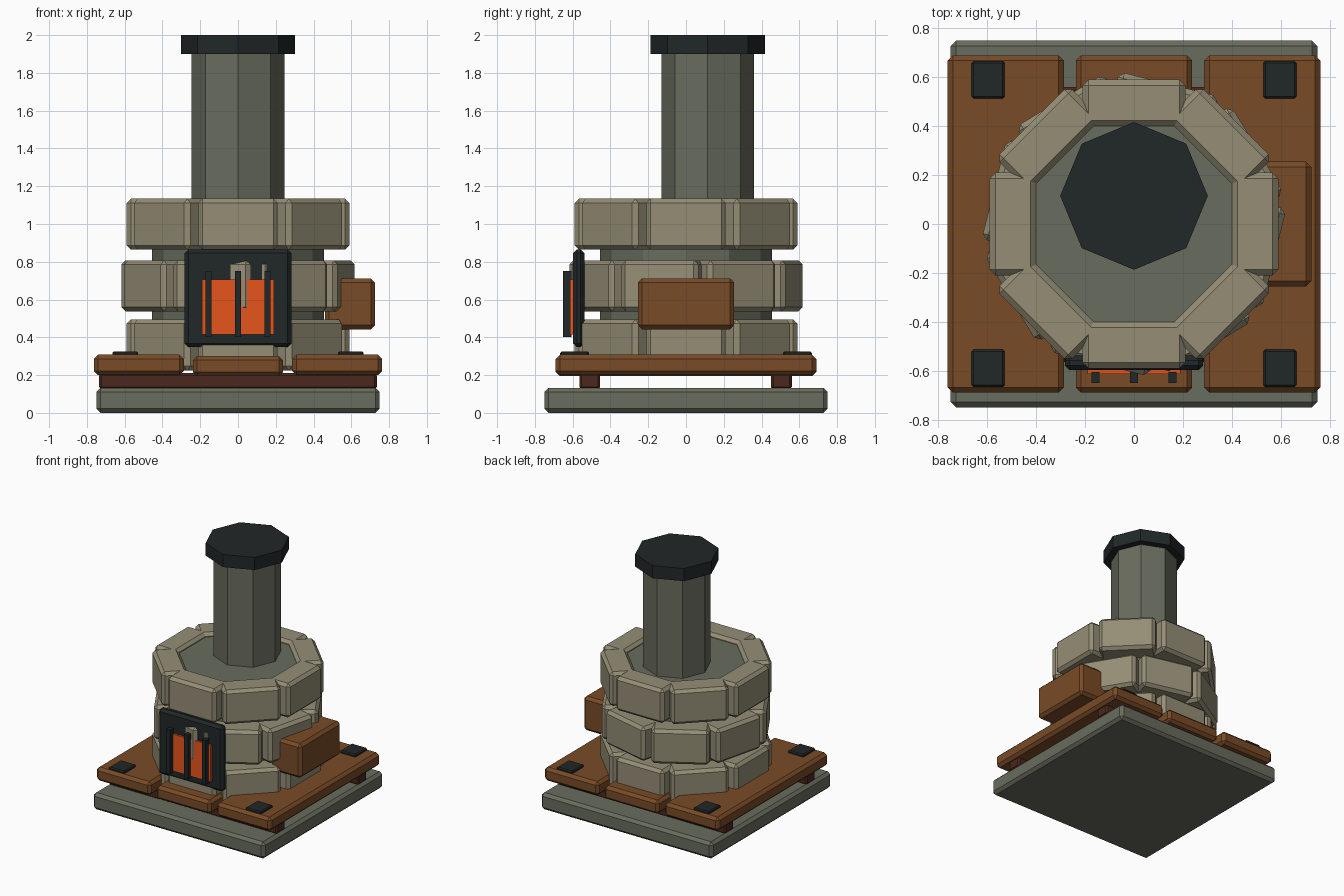
import bpy, bmesh
from math import pi, radians, cos, sin
from mathutils import Matrix

if "Cube" in bpy.data.objects:
    bpy.data.objects.remove(bpy.data.objects["Cube"])


def material(name, rgb):
    m = bpy.data.materials.new(name)
    m.diffuse_color = (*rgb, 1)
    m.use_nodes = True
    m.node_tree.nodes["Principled BSDF"].inputs["Base Color"].default_value = m.diffuse_color
    return m


SLATE = material("slate", (0.14, 0.15, 0.11))
STONE = material("pale_stone", (0.30, 0.27, 0.18))
WOOD = material("wood", (0.19, 0.07, 0.02))
DARK_WOOD = material("dark_wood", (0.07, 0.02, 0.012))
IRON = material("iron", (0.015, 0.02, 0.02))
GLOW = material("ember_glow", (0.80, 0.09, 0.012))


def finish(name, bm, mat):
    mesh = bpy.data.meshes.new(name)
    bm.to_mesh(mesh)
    bm.free()
    mesh.materials.append(mat)
    obj = bpy.data.objects.new(name, mesh)
    bpy.context.collection.objects.link(obj)
    return obj


def box(name, lo, hi, mat, bevel=0.0, turn=0.0):
    """Chamfered box between two corners, then turned about the z axis."""
    bm = bmesh.new()
    bmesh.ops.create_cube(bm, size=1)
    for v in bm.verts:
        v.co = [(a + b) / 2 + c * (b - a) for a, b, c in zip(lo, hi, v.co)]
    if bevel:
        bmesh.ops.bevel(bm, geom=bm.edges[:], offset=bevel, segments=1,
                        affect='EDGES')
    bm.transform(Matrix.Rotation(turn, 4, 'Z'))
    return finish(name, bm, mat)


def prism(name, sides, r, y, z0, z1, mat):
    """Upright prism with its first corner facing the back."""
    bm = bmesh.new()
    bmesh.ops.create_cone(bm, cap_ends=True, segments=sides, radius1=r,
                          radius2=r, depth=z1 - z0)
    first = max(bm.verts, key=lambda v: v.co.y)
    if abs(first.co.x) > 1e-4:
        bm.transform(Matrix.Rotation(pi / sides, 4, 'Z'))
    bm.transform(Matrix.Translation((0, y, (z0 + z1) / 2)))
    return finish(name, bm, mat)


# Base slab, joists and three planks
box("base_slab", (-.75, -.75, 0), (.75, .75, .132), SLATE, .022)
for side, y in (("front", -.51), ("back", .505)):
    box(f"joist_{side}", (-.735, y - .055, .125), (.735, y + .055, .21), DARK_WOOD, .012)
for side, x, drop in (("left", -.525, 0), ("middle", 0, .006), ("right", .525, 0)):
    box(f"plank_{side}", (x - .238, -.69, .2 - drop), (x + .238, .69, .308 - drop), WOOD, .022)

# Iron corner plates
for sx in (-1, 1):
    for sy in (-1, 1):
        x, y = sx * .597, sy * .59
        box("corner_plate", (x - .068, y - .076, .295), (x + .068, y + .076, .326), IRON, .008)

# Stone body: core and three courses of eight blocks
prism("furnace_core", 12, .455, 0, .29, 1.105, SLATE)
for course, (z0, z1, shift) in enumerate(((.225, .495, 0), (.538, .808, -14), (.864, 1.134, 0))):
    for k in range(8):
        box(f"stone_block_{course}_{k}", (.40, -.21, z0), (.59, .21, z1), STONE,
            .023, radians(45 * k + shift))

# Chimney set toward the back
prism("chimney", 8, .245, .115, 1.09, 1.91, SLATE)
prism("chimney_cap", 8, .302, .115, 1.9, 2.0, IRON)

# Fire door with glowing opening and bars
box("door_frame", (-.283, -.598, .348), (.283, -.538, .866), IRON, .02)
box("fire_glow", (-.19, -.613, .415), (.19, -.57, .706), GLOW)
for x in (-.157, 0, .157):
    box("door_bar", (x - .016, -.65, .403), (x + .016, -.606, .752), IRON)

# Wooden side box
box("side_box", (.46, -.255, .442), (.725, .255, .712), WOOD, .022)
